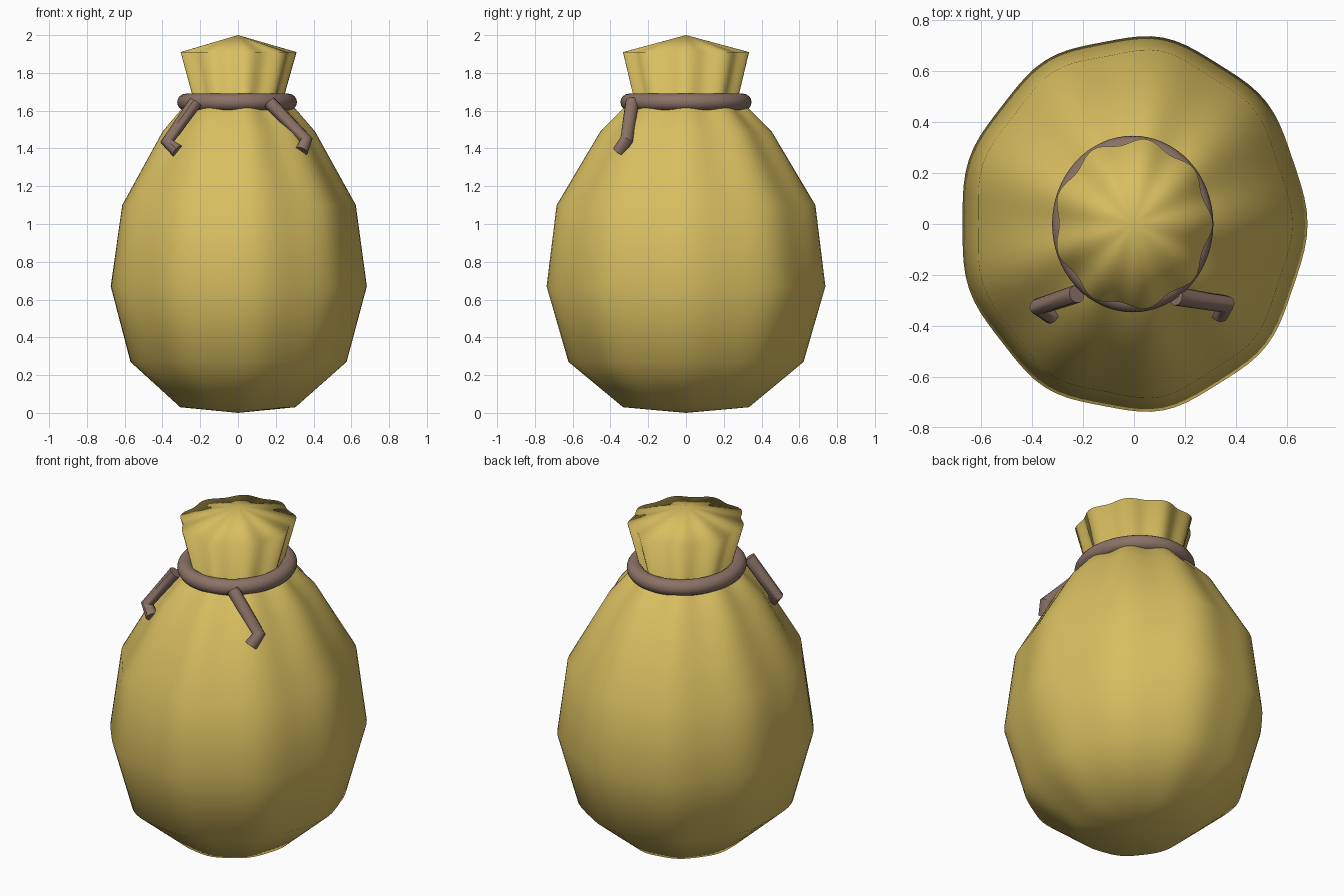
import bpy, bmesh, math

if "Cube" in bpy.data.objects:
    bpy.data.objects.remove(bpy.data.objects["Cube"])


def material(name, rgb):
    m = bpy.data.materials.new(name)
    m.diffuse_color = (*rgb, 1)
    m.use_nodes = True
    m.node_tree.nodes["Principled BSDF"].inputs["Base Color"].default_value = m.diffuse_color
    return m


GOLD = material("golden cloth", (0.69, 0.52, 0.118))
BROWN = material("brown cord", (0.26, 0.17, 0.135))


def add_mesh(name, bm, mat):
    bmesh.ops.recalc_face_normals(bm, faces=bm.faces)
    for f in bm.faces:
        f.smooth = True
    me = bpy.data.meshes.new(name)
    bm.to_mesh(me)
    bm.free()
    me.materials.append(mat)
    ob = bpy.data.objects.new(name, me)
    bpy.context.collection.objects.link(ob)
    return ob


# Sack: elliptical rings with nine soft folds; (z, x radius, y radius, fold depth)
ROWS = [
    (0.03, 0.305, 0.332, 0.01),
    (0.27, 0.572, 0.62, 0.012),
    (0.67, 0.678, 0.735, 0.012),
    (1.10, 0.618, 0.68, 0.016),
    (1.49, 0.40, 0.445, 0.03),
    (1.61, 0.295, 0.325, 0.045),
    (1.66, 0.232, 0.265, 0.05),
    (1.91, 0.302, 0.325, 0.04),
]
SEG, FOLDS = 90, 9
bm = bmesh.new()
rings = []
for z, rx, ry, fold in ROWS:
    ring = []
    for i in range(SEG):
        a = 2 * math.pi * i / SEG
        k = 1 + fold * math.cos(FOLDS * a)
        ring.append(bm.verts.new((rx * k * math.cos(a) - 0.004, ry * k * math.sin(a), z)))
    rings.append(ring)
bottom = bm.verts.new((0, 0, 0))
top = bm.verts.new((0, 0, 2.0))
for i in range(SEG):
    j = (i + 1) % SEG
    for lo, hi in zip(rings, rings[1:]):
        bm.faces.new((lo[i], lo[j], hi[j], hi[i]))
    bm.faces.new((bottom, rings[0][j], rings[0][i]))
    bm.faces.new((top, rings[-1][i], rings[-1][j]))
add_mesh("sack", bm, GOLD)

# Cord ring tied around the neck
bm = bmesh.new()
N, M, R = 64, 16, 0.045
tube = []
for i in range(N):
    a = 2 * math.pi * i / N
    loop = []
    for k in range(M):
        b = 2 * math.pi * k / M
        d = R * math.cos(b)
        loop.append(bm.verts.new(((0.272 + d) * math.cos(a) - 0.005,
                                  (0.302 + d) * math.sin(a),
                                  1.645 + R * math.sin(b))))
    tube.append(loop)
for i in range(N):
    p, q = tube[i], tube[(i + 1) % N]
    for k in range(M):
        n = (k + 1) % M
        bm.faces.new((p[k], q[k], q[n], p[n]))
add_mesh("neck_cord", bm, BROWN)


# Loose cord ends, each bent near the tip
def cord_end(name, points):
    cu = bpy.data.curves.new(name, 'CURVE')
    cu.dimensions = '3D'
    cu.bevel_depth = 0.036
    cu.bevel_resolution = 3
    cu.use_fill_caps = True
    sp = cu.splines.new('POLY')
    sp.points.add(len(points) - 1)
    for p, co in zip(sp.points, points):
        p.co = (*co, 1)
    cu.materials.append(BROWN)
    ob = bpy.data.objects.new(name, cu)
    bpy.context.collection.objects.link(ob)
    bpy.ops.object.select_all(action='DESELECT')
    ob.select_set(True)
    bpy.context.view_layer.objects.active = ob
    bpy.ops.object.convert(target='MESH')
    bpy.ops.object.shade_smooth_by_angle(angle=math.radians(40))


cord_end("left_cord_end", [(-0.225, -0.275, 1.645), (-0.375, -0.325, 1.435), (-0.32, -0.36, 1.385)])
cord_end("right_cord_end", [(0.165, -0.285, 1.645), (0.36, -0.315, 1.445), (0.335, -0.355, 1.385)])
